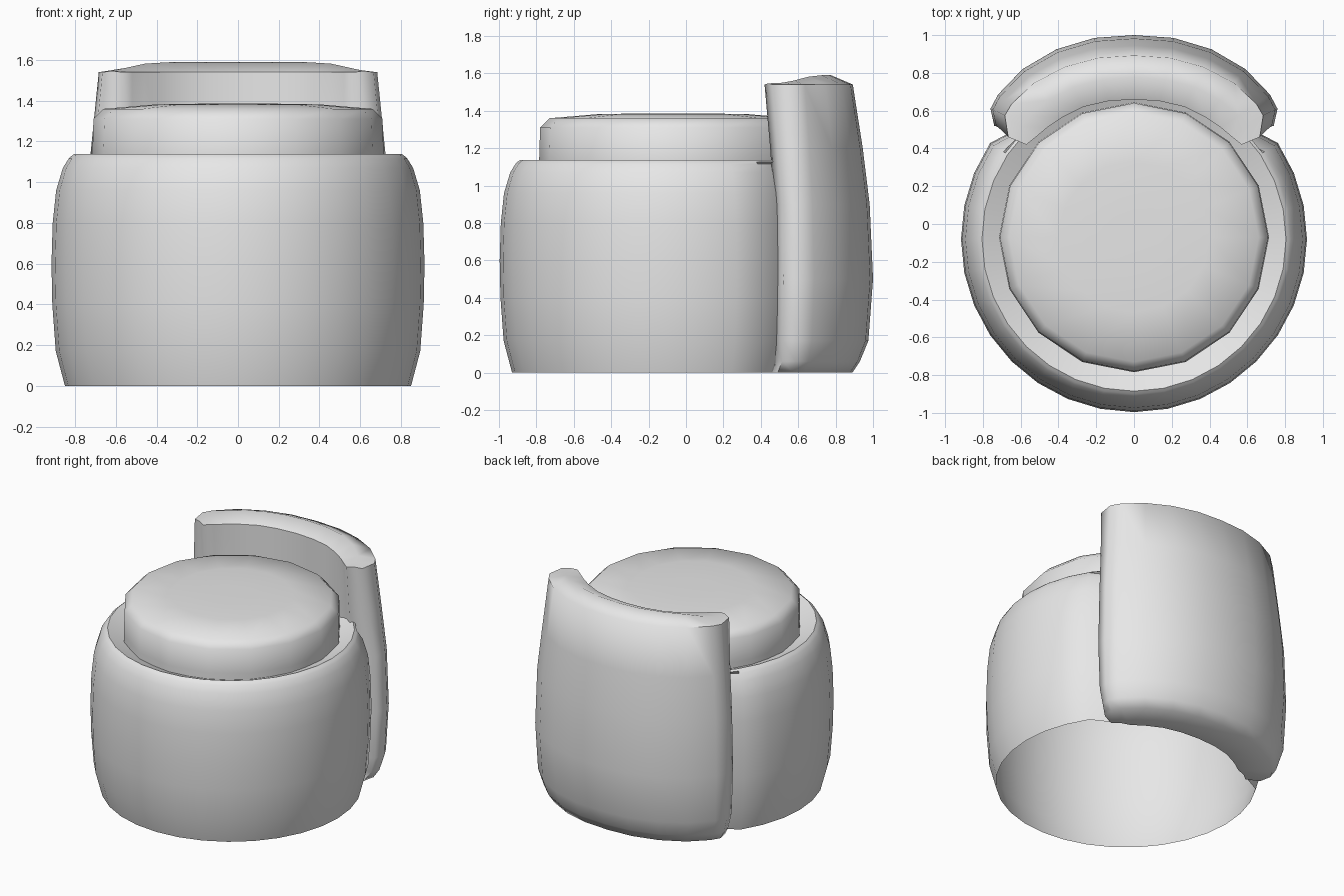
import bpy, bmesh
from math import sin, cos, pi, radians

cube = bpy.data.objects.get("Cube")
if cube:
    bpy.data.objects.remove(cube, do_unlink=True)

fabric = bpy.data.materials.new("grey_fabric")
fabric.use_nodes = True
grey = (0.8, 0.8, 0.8, 1)
fabric.diffuse_color = grey
fabric.node_tree.nodes["Principled BSDF"].inputs["Base Color"].default_value = grey


def finish(bm, name, angle):
    mesh = bpy.data.meshes.new(name)
    bm.to_mesh(mesh)
    bm.free()
    mesh.materials.append(fabric)
    obj = bpy.data.objects.new(name, mesh)
    bpy.context.collection.objects.link(obj)
    bpy.ops.object.select_all(action='DESELECT')
    obj.select_set(True)
    bpy.context.view_layer.objects.active = obj
    bpy.ops.object.shade_smooth_by_angle(angle=radians(angle))
    return obj


def lathe(name, profile, sides, cy, angle, cap=False, tuck=1.0):
    """Revolve (radius, z) points; tuck pulls the outer wall in at the back."""
    bm = bmesh.new()
    rings = []
    for r, z in profile:
        ring = []
        for i in range(sides):
            a = 2 * pi * i / sides
            rr = r * tuck if sin(a) > 0.6 and r > 0.83 else r
            ring.append(bm.verts.new((rr * cos(a), cy + rr * sin(a), z)))
        rings.append(ring)
    for low, high in zip(rings, rings[1:]):
        for i in range(sides):
            j = (i + 1) % sides
            bm.faces.new((low[i], low[j], high[j], high[i]))
    if cap:
        bm.faces.new(rings[-1])
    return finish(bm, name, angle)


# Wraparound base, open underneath, with a ledge sloping in to the seat
lathe("base", [(0.85, 0), (0.895, 0.17), (0.912, 0.4), (0.916, 0.6),
               (0.91, 0.8), (0.893, 0.96), (0.86, 1.07), (0.832, 1.115),
               (0.82, 1.127), (0.805, 1.138), (0.69, 1.09)],
      32, -0.08, 50, tuck=0.92)

# Round seat cushion with a gently domed top
lathe("seat_cushion", [(0.715, 1.07), (0.715, 1.14), (0.71, 1.31),
                       (0.66, 1.36), (0.4, 1.382), (0.15, 1.386)],
      16, -0.07, 60, cap=True)

# Curved backrest: half plan, mirrored, stacked through several heights
OUTER = [(0, 1.0), (0.21, 0.985), (0.41, 0.925), (0.59, 0.82),
         (0.72, 0.685), (0.76, 0.61), (0.74, 0.47)]
INNER = [(0, 0.66), (0.14, 0.65), (0.27, 0.62), (0.38, 0.565),
         (0.46, 0.51), (0.52, 0.46), (0.57, 0.42)]


def mirrored(half):
    return [(-x, y) for x, y in half[:0:-1]] + half


def plan(width, pull, tip):
    """Outer and inner edges of one horizontal slice."""
    outer = [(x * width, y - pull * (y - 0.42) / 0.58 + (tip if y < 0.5 else 0))
             for x, y in OUTER]
    inner = [(x, y + (tip if x > 0.5 else 0)) for x, y in INNER]
    return mirrored(outer), mirrored(inner)


bm = bmesh.new()
slices = []
for z, width, pull, tip in [(0, 0.89, 0.11, 0.03), (0.06, 0.94, 0.07, 0.05),
                            (0.17, 0.98, 0.025, 0.05), (0.5, 1, 0, 0.05),
                            (0.9, 0.985, 0.018, 0.05), (1.2, 0.945, 0.055, 0.03),
                            (1.54, 0.9, 0.108, 0)]:
    outer, inner = plan(width, pull, tip)
    slices.append([bm.verts.new((x, y, z)) for x, y in outer + inner[::-1]])
count = len(slices[0])
half = count // 2
for low, high in zip(slices, slices[1:]):
    for i in range(count):
        j = (i + 1) % count
        bm.faces.new((low[i], low[j], high[j], high[i]))

# Flat underside and crowned top of the backrest
bottom, top = slices[0], slices[-1]
crest = []
for i in range(half):
    p = top[i].co.lerp(top[count - 1 - i].co, 0.5)
    p.z = 1.59 - max(0, abs(p.x) - 0.42) * 0.22
    crest.append(bm.verts.new(p))
for i in range(half - 1):
    a, b = count - 1 - i, count - 2 - i
    bm.faces.new((bottom[i], bottom[i + 1], bottom[b], bottom[a]))
    bm.faces.new((top[i], top[i + 1], crest[i + 1], crest[i]))
    bm.faces.new((crest[i], crest[i + 1], top[b], top[a]))
bm.faces.new((top[0], crest[0], top[count - 1]))
bm.faces.new((top[half - 1], crest[-1], top[half]))
bmesh.ops.recalc_face_normals(bm, faces=bm.faces)
finish(bm, "backrest", 65)
